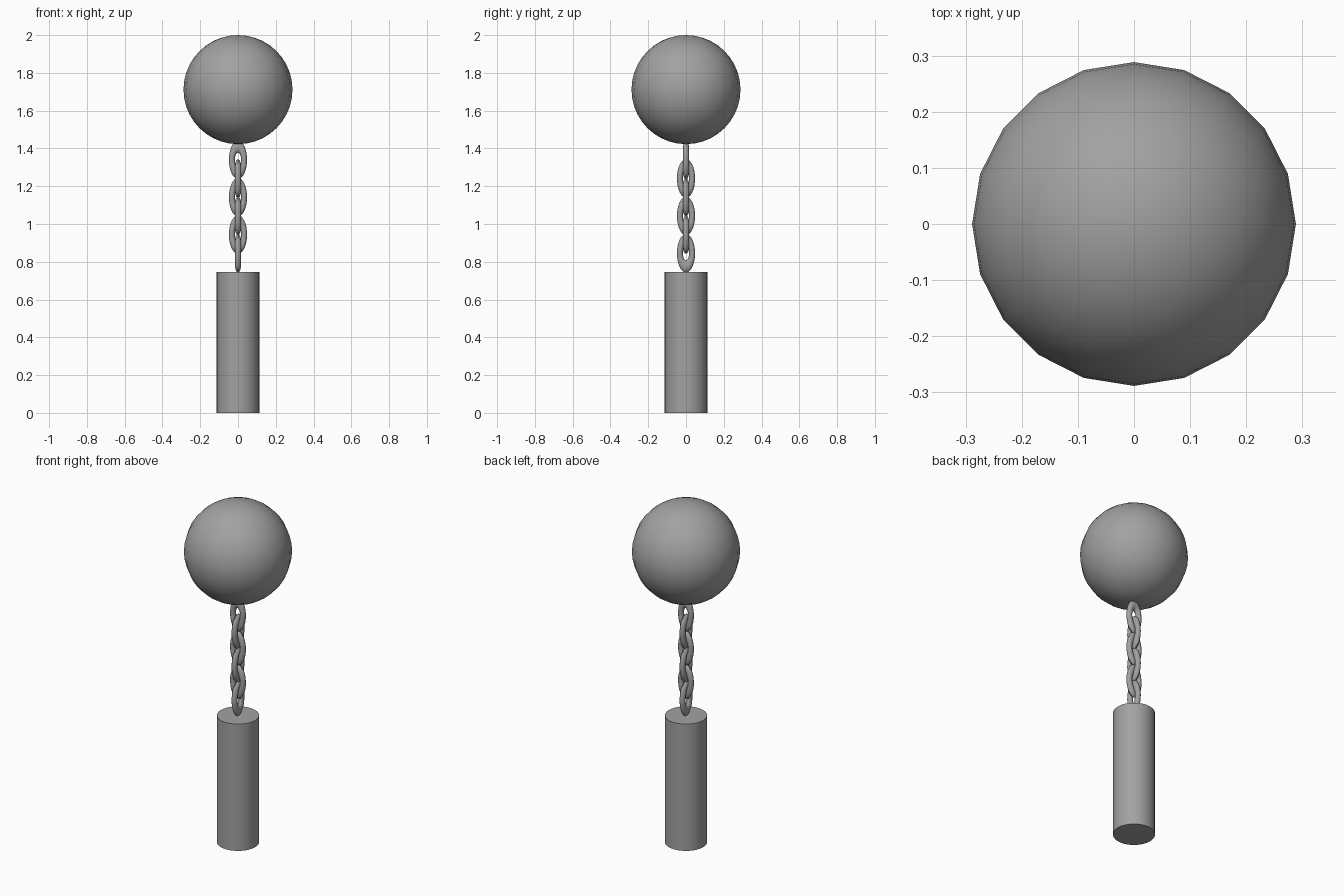
import bpy
import math

if "Cube" in bpy.data.objects:
    bpy.data.objects.remove(bpy.data.objects["Cube"])

metal = bpy.data.materials.new("grey metal")
metal.diffuse_color = (0.36, 0.36, 0.36, 1)
metal.use_nodes = True
metal.node_tree.nodes["Principled BSDF"].inputs["Base Color"].default_value = metal.diffuse_color


def finish(name):
    ob = bpy.context.object
    ob.name = name
    ob.data.materials.append(metal)
    bpy.ops.object.transform_apply(location=False, rotation=True, scale=True)
    bpy.ops.object.shade_smooth_by_angle(angle=math.radians(40))
    return ob


# Handle: plain upright cylinder
HANDLE_H = 0.746
bpy.ops.mesh.primitive_cylinder_add(vertices=32, radius=0.1125, depth=HANDLE_H,
                                    location=(0, 0, HANDLE_H / 2))
finish("handle")

# Chain: stretched rings, alternating by a quarter turn
for i in range(6):
    bpy.ops.mesh.primitive_torus_add(major_segments=32, minor_segments=12,
                                     major_radius=0.0325, minor_radius=0.0155,
                                     location=(0, 0, 1.34 - 0.099 * i),
                                     rotation=(math.pi / 2, 0, math.pi / 2 * (i % 2)))
    bpy.context.object.scale = (1, 2.12, 1)
    finish(f"chain_link_{i + 1}")

# Ball on top
bpy.ops.mesh.primitive_uv_sphere_add(segments=20, ring_count=20, radius=0.2885,
                                     location=(0, 0, 2 - 0.2885))
finish("ball")
